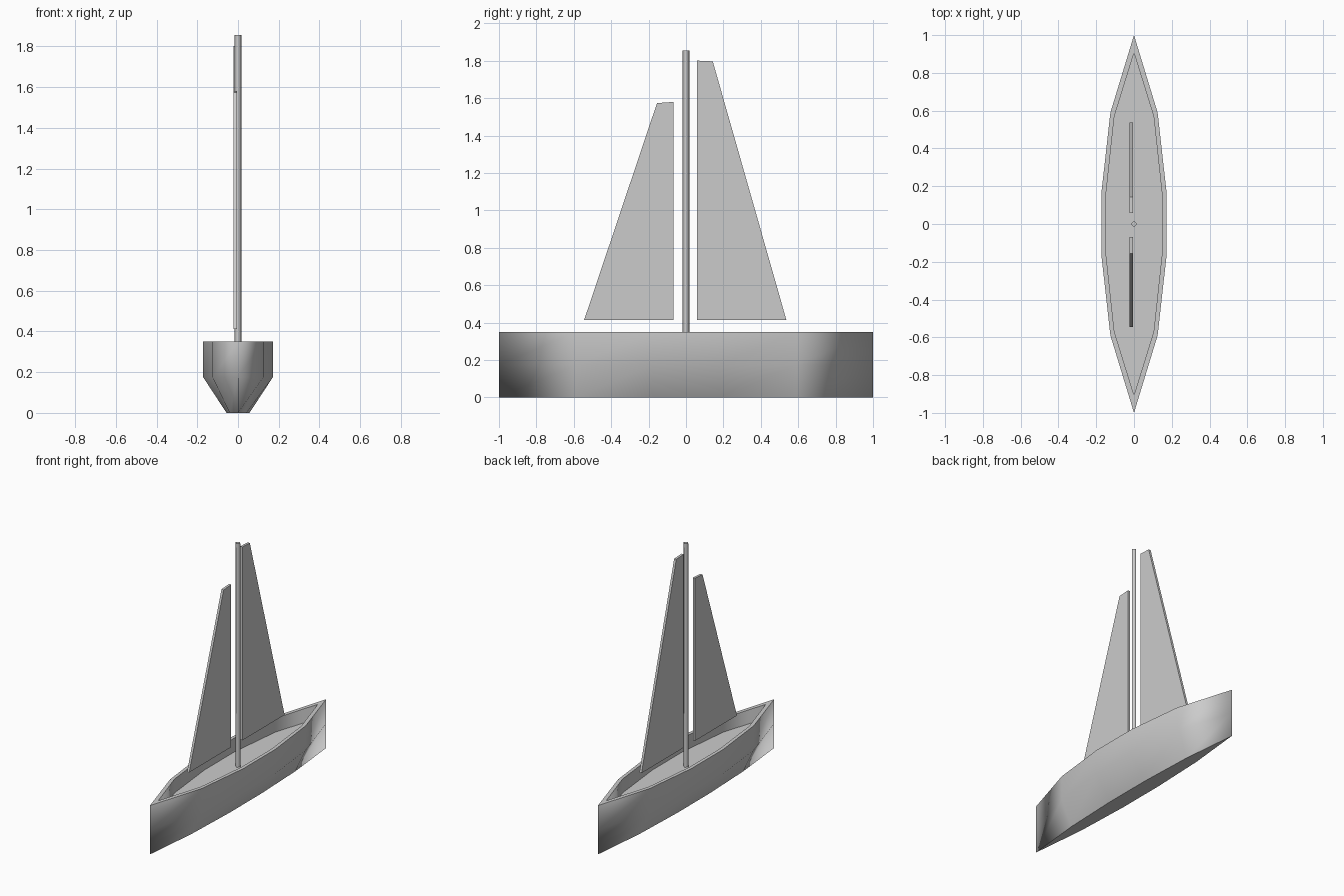
import bpy, bmesh, math

if "Cube" in bpy.data.objects:
    bpy.data.objects.remove(bpy.data.objects["Cube"])

# Half outlines seen from above (x, y), mirrored to closed six-station loops
OUTER = [(0, -1), (0.125, -0.59), (0.171, -0.18), (0.171, 0.18), (0.125, 0.59), (0, 1)]
INNER = [(0, -0.905), (0.104, -0.57), (0.147, -0.17), (0.147, 0.17), (0.104, 0.57), (0, 0.905)]


def finish(bm, name):
    bmesh.ops.recalc_face_normals(bm, faces=bm.faces)
    me = bpy.data.meshes.new(name)
    bm.to_mesh(me)
    bm.free()
    ob = bpy.data.objects.new(name, me)
    bpy.context.collection.objects.link(ob)
    return ob


def ring(bm, half, z, sx=1.0):
    loop = half + [(-x, y) for x, y in half[-2:0:-1]]
    return [bm.verts.new((x * sx, y, z)) for x, y in loop]


# Hull: keel ring, chine, gunwale, inner rim, recessed deck
bm = bmesh.new()
rings = [ring(bm, OUTER, 0, 0.33), ring(bm, OUTER, 0.175), ring(bm, OUTER, 0.35),
         ring(bm, INNER, 0.35), ring(bm, INNER, 0.25)]
n = len(rings[0])
for k, (a, b) in enumerate(zip(rings, rings[1:])):
    for i in range(n):
        j = (i + 1) % n
        f = bm.faces.new((a[i], a[j], b[j], b[i]))
        f.smooth = k != 2
bm.faces.new(rings[0])
bm.faces.new(rings[-1])
# Keep keel edge, rim and deck edges crisp
for k in (0, 2, 3, 4):
    for i in range(n):
        bm.edges.get((rings[k][i], rings[k][(i + 1) % n])).smooth = False
finish(bm, "hull")

# Mast: slim four-sided pole standing on the deck
bpy.ops.mesh.primitive_cylinder_add(vertices=4, radius=0.018, depth=1.605,
                                    location=(0, 0, 0.25 + 1.605 / 2))
mast = bpy.context.object
mast.name = "mast"
for p in mast.data.polygons:
    p.use_smooth = abs(p.normal.z) < 0.5
for e in mast.data.edges:
    za, zb = (mast.data.vertices[v].co.z for v in e.vertices)
    e.use_edge_sharp = za * zb > 0


# Sails: thin flat panels set just off the centre line
def sail(name, profile, x0=-0.023, x1=-0.006):
    bm = bmesh.new()
    face = bm.faces.new([bm.verts.new((x0, y, z)) for y, z in profile])
    ext = bmesh.ops.extrude_face_region(bm, geom=[face], use_keep_orig=True)
    verts = [g for g in ext["geom"] if isinstance(g, bmesh.types.BMVert)]
    bmesh.ops.translate(bm, verts=verts, vec=(x1 - x0, 0, 0))
    return finish(bm, name)


sail("main_sail", [(0.059, 0.413), (0.537, 0.413), (0.143, 1.797), (0.059, 1.801)])
sail("fore_sail", [(-0.068, 0.413), (-0.545, 0.413), (-0.155, 1.574), (-0.068, 1.58)])
